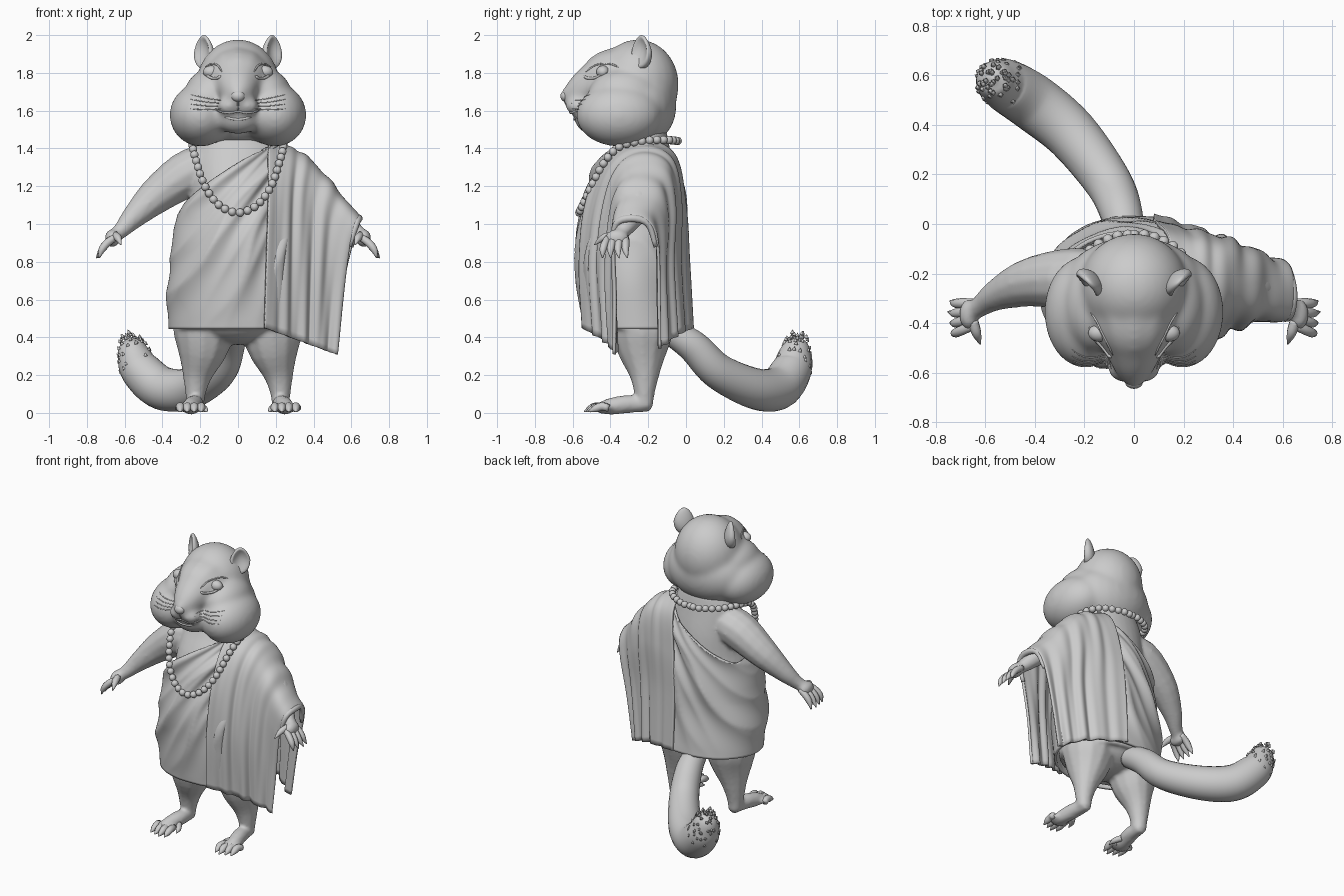
import bpy, bmesh, math, random
from mathutils import Vector, Matrix, Quaternion
from mathutils.bvhtree import BVHTree

random.seed(4)
if "Cube" in bpy.data.objects:
    bpy.data.objects.remove(bpy.data.objects["Cube"])

clay = bpy.data.materials.new("clay_grey")
clay.use_nodes = True
clay.diffuse_color = (0.6, 0.6, 0.6, 1)
clay.node_tree.nodes["Principled BSDF"].inputs["Base Color"].default_value = (0.6, 0.6, 0.6, 1)


def finish(name, bm, voxel=0, thick=0, blur=0):
    bmesh.ops.recalc_face_normals(bm, faces=bm.faces)
    for f in bm.faces:
        f.smooth = True
    me = bpy.data.meshes.new(name)
    bm.to_mesh(me)
    bm.free()
    me.materials.append(clay)
    ob = bpy.data.objects.new(name, me)
    bpy.context.collection.objects.link(ob)
    if voxel:
        m = ob.modifiers.new("blend", "REMESH")
        m.mode, m.voxel_size, m.use_smooth_shade = "VOXEL", voxel, True
    if blur:
        m = ob.modifiers.new("soften", "SMOOTH")
        m.factor, m.iterations = 0.5, blur
    if thick:
        m = ob.modifiers.new("thickness", "SOLIDIFY")
        m.thickness, m.offset = thick, 0
    return ob


def spline(pts, t):
    """Smooth curve through points of any dimension, t from 0 to 1."""
    p = [Vector(q) for q in pts]
    k = min(int(t * (len(p) - 1)), len(p) - 2)
    f = t * (len(p) - 1) - k
    b, c = p[k], p[k + 1]
    a = p[k - 1] if k else b * 2 - c
    d = p[k + 2] if k + 2 < len(p) else c * 2 - b
    return b + (c - a) * (f / 2) + (a * 2 - b * 5 + c * 4 - d) * (f * f / 2) + (b * 3 - a - c * 3 + d) * (f ** 3 / 2)


def skin_rings(bm, rings, caps=True):
    vs = [[bm.verts.new(p) for p in r] for r in rings]
    n = len(vs[0])
    for a, b in zip(vs, vs[1:]):
        for i in range(n):
            bm.faces.new((a[i], a[(i + 1) % n], b[(i + 1) % n], b[i]))
    if caps:
        bm.faces.new(vs[0])
        bm.faces.new(vs[-1])


def tube(bm, pts, steps=16, seg=12, s=1):
    """Tapered tube through (x, y, z, radius); s=-1 mirrors it."""
    path = [spline(pts, i / steps) for i in range(steps + 1)]
    path = [(Vector((p[0] * s, p[1], p[2])), max(p[3], 0.001)) for p in path]
    rings, q, old = [], Quaternion(), Vector((0, 0, 1))
    for i, (c, r) in enumerate(path):
        t = (path[min(i + 1, steps)][0] - path[max(i - 1, 0)][0]).normalized()
        q = old.rotation_difference(t) @ q
        old = t
        rings.append([c + q @ Vector((r * math.cos(a), r * math.sin(a), 0))
                      for a in (j * math.tau / seg for j in range(seg))])
    skin_rings(bm, rings)


def ball(bm, loc, rad, s=1, u=24, v=16):
    m = Matrix.Translation((loc[0] * s, loc[1], loc[2])) @ Matrix.Diagonal((*rad, 1))
    return bmesh.ops.create_uvsphere(bm, u_segments=u, v_segments=v, radius=1, matrix=m)["verts"]


# Torso sections: z, centre y, half width, half depth
TORSO = [(.445, -.255, .36, .28), (.7, -.28, .362, .282), (.9, -.285, .335, .285),
         (1.1, -.275, .28, .26), (1.25, -.26, .265, .23), (1.4, -.23, .245, .17), (1.5, -.22, .2, .14)]


def torso_point(t, a, grow):
    z, cy, rx, ry = spline(TORSO, t)
    return Vector(((rx + grow) * math.cos(a), cy + (ry + grow) * math.sin(a), z))


# Body with arms, legs and feet blended together
bm = bmesh.new()
skin_rings(bm, [[torso_point(i / 20, j * math.tau / 32, -.025) for j in range(32)] for i in range(21)])
ball(bm, (0, -.24, .5), (.27, .22, .14))
for s in (1, -1):
    tube(bm, [(.1, -.22, 1.3, .1), (.24, -.22, 1.28, .125), (.42, -.235, 1.16, .1), (.55, -.285, 1.04, .065),
              (.61, -.325, .975, .046), (.66, -.36, .93, .035)], s=s)
    ball(bm, (.665, -.365, .925), (.04, .062, .048), s)
    tube(bm, [(.17, -.23, .58, .15), (.18, -.23, .45, .165), (.19, -.23, .33, .135), (.215, -.22, .2, .08),
              (.225, -.22, .1, .054), (.225, -.22, .03, .045)], s=s)
    tube(bm, [(.22, -.19, .04, .035), (.23, -.3, .047, .048), (.25, -.4, .034, .045), (.255, -.46, .025, .03)], s=s)
    ball(bm, (.25, -.43, .028), (.07, .06, .028), s)
finish("body", bm, voxel=.012, blur=5)

# Fingers, toes and claws
for s, side in ((1, "left"), (-1, "right")):
    bm = bmesh.new()
    for i in range(4):
        y = -.32 - .03 * i
        out = .75 - .008 * abs(i - 1)
        tube(bm, [(.65, y, .93, .019), (.692, y - .006 * i, .9, .021), (.722, y - .01 * i, .862, .018),
                  (out, y + .01 - .014 * i, .82, .003)], 8, 8, s)
    tube(bm, [(.65, -.39, .94, .022), (.635, -.44, .925, .02), (.62, -.485, .89, .003)], 8, 8, s)
    finish(side + "_fingers", bm)
    bm = bmesh.new()
    for i in range(4):
        x = .195 + .037 * i
        y = -.49 + .012 * abs(i - 1)
        tube(bm, [(x + .01, -.41, .026, .02), (x, y + .02, .034, .023), (x, y - .015, .022, .02),
                  (x, y - .05, .007, .003)], 8, 8, s)
    tube(bm, [(.2, -.36, .03, .02), (.175, -.4, .02, .017), (.165, -.44, .007, .003)], 8, 8, s)
    finish(side + "_toes", bm)

# Head: skull, nape, muzzle, stuffed cheeks
bm = bmesh.new()
ball(bm, (0, -.255, 1.738), (.22, .218, .24))
ball(bm, (0, -.25, 1.62), (.285, .2, .21))
tube(bm, [(0, -.25, 1.75, .2), (0, -.4, 1.755, .175), (0, -.5, 1.725, .125), (0, -.59, 1.69, .08), (0, -.655, 1.672, .03)])
ball(bm, (0, -.5, 1.575), (.13, .095, .1))
for s in (1, -1):
    ball(bm, (.195, -.355, 1.577), (.168, .228, .167), s)
    ball(bm, (.15, -.33, 1.68), (.135, .19, .14), s)
    ball(bm, (.045, -.575, 1.625), (.065, .065, .05), s)
head = finish("head", bm, voxel=.012, blur=28)
bpy.context.view_layer.update()
surface = BVHTree.FromObject(head, bpy.context.evaluated_depsgraph_get())


def face_line(bm, pts, r, s=1):
    """Thin raised line laid on the face through (x, z) points."""
    line = []
    for i in range(9):
        x, z = spline(pts, i / 8)
        hit = surface.ray_cast(Vector((x, -2, z)), Vector((0, 1, 0)))[0]
        if hit:
            line.append((*hit, r if 0 < i < 8 else r / 4))
    tube(bm, line, 16, 6, s)


# Nose, closed eyes, mouth and whiskers
bm = bmesh.new()
ball(bm, (0, -.637, 1.677), (.036, .028, .03))
finish("nose", bm)
bm = bmesh.new()
face_line(bm, [(-.12, 1.605), (-.06, 1.588), (0, 1.595), (.06, 1.588), (.12, 1.605)], .006)
face_line(bm, [(0, 1.66), (0, 1.625), (0, 1.6)], .004)
face_line(bm, [(-.07, 1.565), (0, 1.553), (.07, 1.565)], .007)
finish("mouth", bm)
bm = bmesh.new()
for s in (1, -1):
    for h in range(4):
        face_line(bm, [(.09, 1.655 - .015 * h), (.16, 1.665 - .02 * h), (.25, 1.685 - .025 * h)], .003, s)
finish("whiskers", bm)
for s, side in ((1, "left"), (-1, "right")):
    bm = bmesh.new()
    spot = surface.ray_cast(Vector((.135, -2, 1.805)), Vector((0, 1, 0)))[0]
    ball(bm, spot + Vector((.005, .03, 0)), (.045, .035, .034), s)
    face_line(bm, [(.09, 1.785), (.11, 1.772), (.145, 1.775), (.18, 1.8)], .008, s)
    face_line(bm, [(.085, 1.805), (.105, 1.838), (.14, 1.848), (.175, 1.83)], .005, s)
    finish(side + "_closed_eye", bm)
    # Cupped ear
    bm = bmesh.new()
    ear = ball(bm, (0, 0, 0), (1, 1, 1))
    for v in ear:
        x, y, z = v.co
        dish = max(0, 1 - (x * x + z * z) * 1.25) * .045 if y < 0 else 0
        v.co = (.066 * x * (1 - .25 * max(z, 0)), .04 * y * (1 - .4 * z) + dish, .09 * z)
    turn = Matrix.Scale(s, 4, (1, 0, 0)) @ Matrix.Translation((.18, -.235, 1.91)) @ Matrix.Rotation(.8, 4, "Z")
    bmesh.ops.transform(bm, matrix=turn, verts=bm.verts)
    finish(side + "_ear", bm)

# Tail with a tufted tip
TAIL = [(-.03, -.08, .43, .07), (-.05, .04, .35, .085), (-.105, .17, .22, .095), (-.25, .36, .13, .108),
        (-.4, .485, .13, .115), (-.51, .555, .22, .108), (-.55, .575, .3, .09), (-.565, .585, .37, .06),
        (-.57, .585, .4, .005)]
bm = bmesh.new()
tube(bm, TAIL, 48, 24)
finish("tail", bm)
bm = bmesh.new()
for i in range(130):
    p = spline(TAIL, random.uniform(.65, .88))
    c, r = p.to_3d(), p[3]
    d = Vector((random.gauss(0, 1), random.gauss(0, 1), random.gauss(0, 1))).normalized()
    tip = c + d * r + d * .002 + Vector((-.005, .003, .015))
    tube(bm, [(*(c + d * r * .94), .012), (*tip, .001)], 2, 5)
finish("tail_tuft", bm)


# Robe wrapped round the torso, ridged folds fanning from above the left shoulder
def robe_point(t, a):
    p = torso_point(t, a, .002)
    fan = math.atan2(1.75 - p.z, .5 - p.x)
    ridge = 1 - abs(math.sin(fan * 17 + .5 * math.sin(p.z * 7 + p.x * 4)))
    ridge += .5 - .5 * abs(math.sin(fan * 29 + 1))
    amp = .026 * min(1, max(.2, (p.z - .4) * 2.5))
    p += Vector((math.cos(a), math.sin(a), 0)) * amp * (ridge - .5)
    return p


bm = bmesh.new()
skin_rings(bm, [[robe_point(i / 110, j * math.tau / 180) for j in range(180)] for i in range(111)], caps=False)
bmesh.ops.bisect_plane(bm, geom=bm.verts[:] + bm.edges[:] + bm.faces[:], plane_co=(-.28, -.4, 1.12),
                       plane_no=(-.36, .09, .54), clear_outer=True)
finish("robe", bm, thick=.016)

# Shawl hanging over the left arm: front hem, over the top, back hem
INNER = [(.14, -.545, .45), (.15, -.56, .8), (.16, -.525, 1.12), (.16, -.41, 1.36), (.16, -.22, 1.44),
         (.14, -.06, 1.36), (.1, -.005, 1.1), (.08, .015, .8), (.08, .035, .45)]
MIDDLE = [(.33, -.43, .38), (.34, -.45, .8), (.35, -.41, 1.12), (.37, -.34, 1.29), (.37, -.22, 1.345),
          (.37, -.1, 1.29), (.36, -.06, 1.1), (.35, -.07, .8), (.33, -.05, .41)]
OUTER = [(.52, -.365, .31), (.55, -.365, .6), (.59, -.38, .88), (.63, -.37, 1.0), (.64, -.29, 1.035),
         (.63, -.2, 1.0), (.6, -.16, .88), (.55, -.15, .65), (.5, -.145, .34)]
bm = bmesh.new()
U, V = 72, 90
grid = []
for i in range(U + 1):
    rail = [spline((a, b, c), i / U) for a, b, c in zip(INNER, MIDDLE, OUTER)]
    grid.append([bm.verts.new(spline(rail, j / V)) for j in range(V + 1)])
for i in range(U):
    for j in range(V):
        bm.faces.new((grid[i][j], grid[i + 1][j], grid[i + 1][j + 1], grid[i][j + 1]))
bm.normal_update()
for i, row in enumerate(grid):
    for j, v in enumerate(row):
        u, drop = i / U, abs(j / V - .5) * 2
        wave = math.sin(u * 27 + 1.4 * math.sin(j / V * 5)) + .4 * math.sin(u * 45 + 2 * drop)
        v.co += v.normal * wave * (.004 + .007 * drop) * min(1, .1 + u * 2)
finish("shawl", bm, thick=.016)

# Rolled cuff at the left wrist
bm = bmesh.new()
tube(bm, [(.59, -.38, .88, .012), (.625, -.37, 1.0, .018), (.64, -.29, 1.03, .02), (.625, -.2, 1.0, .018), (.6, -.16, .88, .012)])
finish("cuff", bm)

# Bead necklace, evenly spaced round the neck
HALF = [(.07, -.05, 1.44), (.18, -.11, 1.445), (.235, -.22, 1.44), (.24, -.35, 1.41), (.22, -.43, 1.33),
        (.175, -.5, 1.2), (.1, -.545, 1.1)]
LOOP = [(0, -.045, 1.44)] + HALF + [(0, -.565, 1.06)] + [(-x, y, z) for x, y, z in HALF[::-1]] + [(0, -.045, 1.44)]
bm = bmesh.new()
last = None
for i in range(1500):
    p = spline(LOOP, i / 1500)
    if last is None or (p - last).length > .041:
        ball(bm, p, (.022,) * 3, u=14, v=10)
        last = p
finish("bead_necklace", bm)
